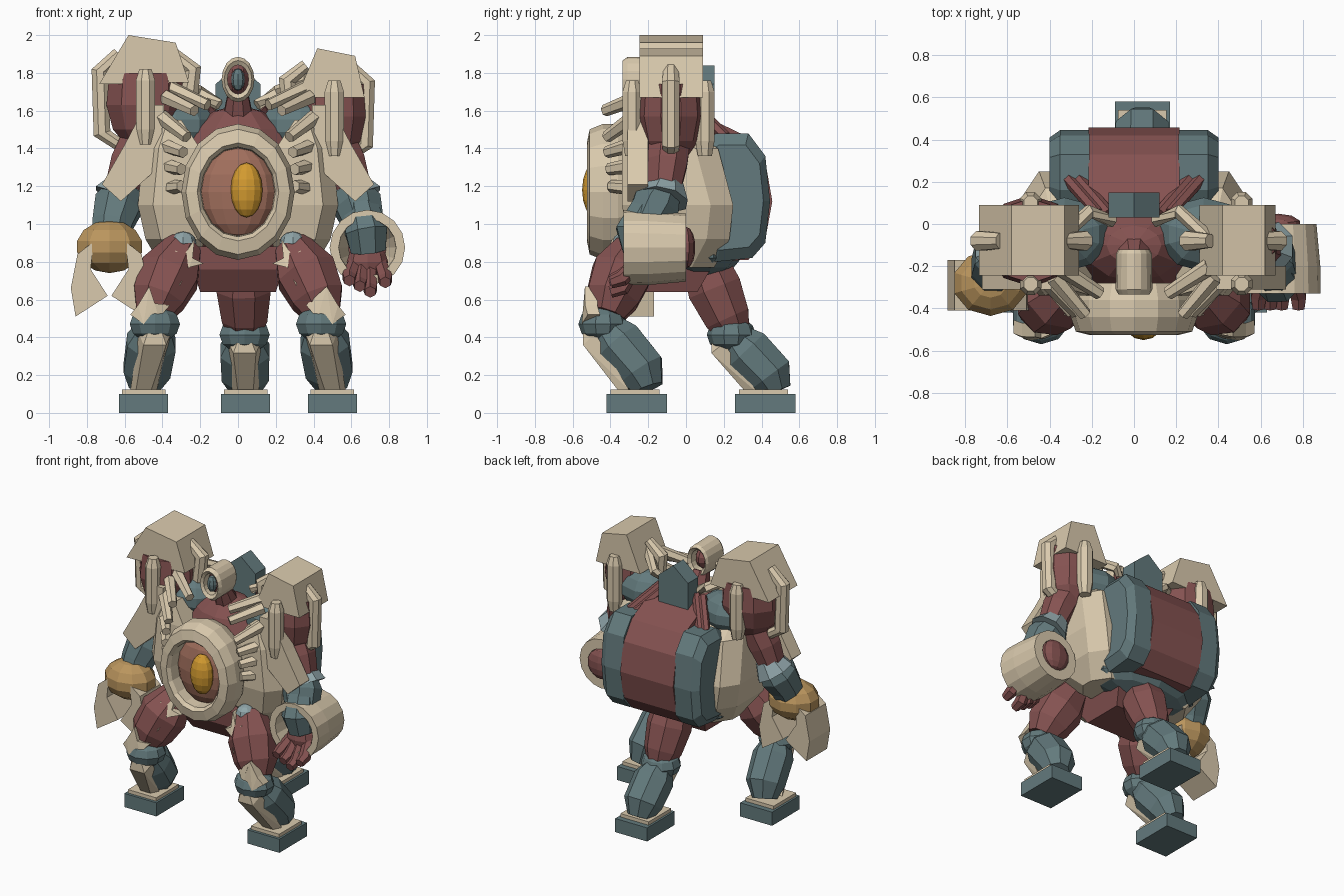
import bpy, bmesh
from math import pi, sin, cos
from mathutils import Vector

cube = bpy.data.objects.get("Cube")
if cube:
    bpy.data.objects.remove(cube, do_unlink=True)


def make_material(name, r, g, b):
    material = bpy.data.materials.new(name)
    material.use_nodes = True
    material.diffuse_color = (r, g, b, 1)
    shader = next(n for n in material.node_tree.nodes if n.type == "BSDF_PRINCIPLED")
    shader.inputs["Base Color"].default_value = (r, g, b, 1)
    shader.inputs["Roughness"].default_value = .8
    return material


cream = make_material("bone cream", .7, .59, .42)
teal = make_material("slate teal", .125, .195, .205)
red = make_material("dull red", .235, .085, .082)
gold = make_material("old gold", .49, .3, .11)
amber = make_material("amber", .66, .33, .03)
clay = make_material("clay pink", .36, .16, .11)
pale = make_material("pale blue grey", .28, .38, .40)


def finish(name, material, bm):
    bmesh.ops.recalc_face_normals(bm, faces=bm.faces)
    mesh = bpy.data.meshes.new(name)
    bm.to_mesh(mesh)
    bm.free()
    mesh.materials.append(material)
    obj = bpy.data.objects.new(name, mesh)
    bpy.context.scene.collection.objects.link(obj)


def solid(name, material, points):
    """Faceted convex block around a few points."""
    bm = bmesh.new()
    verts = [bm.verts.new(p) for p in points]
    result = bmesh.ops.convex_hull(bm, input=verts)
    loose = set(result["geom_interior"] + result["geom_unused"])
    bmesh.ops.delete(bm, geom=[v for v in loose if isinstance(v, bmesh.types.BMVert)], context="VERTS")
    bmesh.ops.dissolve_limit(bm, angle_limit=.02, verts=bm.verts, edges=bm.edges)
    finish(name, material, bm)


def box(name, material, x, y, z):
    solid(name, material, [(a, b, c) for a in x for b in y for c in z])


def blob(name, material, center, size, segments=10, rings=7):
    bm = bmesh.new()
    bmesh.ops.create_uvsphere(bm, u_segments=segments, v_segments=rings, radius=1)
    for v in bm.verts:
        v.co = Vector(center) + v.co * Vector(size)
    finish(name, material, bm)


def bridge(bm, rows, closed):
    for i in range(len(rows) - (0 if closed else 1)):
        a, b = rows[i], rows[(i + 1) % len(rows)]
        for j in range(len(a)):
            k = (j + 1) % len(a)
            bm.faces.new((a[j], a[k], b[k], b[j]))


def limb(name, material, path, sides=8):
    """Tapering faceted tube; each path point is x, y, z, radius."""
    bm, rows = bmesh.new(), []
    spots = [Vector(p[:3]) for p in path]
    for i, spot in enumerate(spots):
        along = (spots[min(i + 1, len(spots) - 1)] - spots[max(i - 1, 0)]).normalized()
        axis = Vector((1, 0, 0)) if abs(along.x) < .9 else Vector((0, 1, 0))
        u = (axis - along * axis.dot(along)).normalized()
        v = along.cross(u)
        turn = [2 * pi * (j + .5) / sides for j in range(sides)]
        rows.append([bm.verts.new(spot + (u * cos(t) + v * sin(t)) * path[i][3]) for t in turn])
    bridge(bm, rows, False)
    bm.faces.new(rows[0])
    bm.faces.new(rows[-1])
    finish(name, material, bm)


def hoop(name, material, x, z, rx, rz, section, sides=16):
    """Oval ring facing the front; section is scale and y."""
    bm = bmesh.new()
    turn = [2 * pi * j / sides for j in range(sides)]
    rows = [[bm.verts.new((x + rx * s * cos(t), y, z + rz * s * sin(t))) for t in turn] for s, y in section]
    bridge(bm, rows, True)
    finish(name, material, bm)


def slab(name, material, outline, front, back, slope=0, bow=0):
    """Outline in x and z given depth, leaning back by slope and wrapped by bow."""
    bm = bmesh.new()
    x0, z0 = outline[0]
    rows = [[bm.verts.new((x, y + slope * (z - z0) + bow * (x - x0) ** 2, z)) for x, z in outline]
            for y in (front, back)]
    bridge(bm, rows, False)
    bm.faces.new(rows[0])
    bm.faces.new(rows[1])
    bmesh.ops.triangulate(bm, faces=[f for f in bm.faces if bow and len(f.verts) > 4])
    finish(name, material, bm)


def flip(points, side):
    return [(p[0] * side, *p[1:]) for p in points]


def lower_leg(name, foot_x, knee_x, y, lift):
    """Foot, calf, knee and shin guard, placed relative to the foot centre."""
    def place(x_blend, dy, z):
        return foot_x + (knee_x - foot_x) * x_blend, y + dy, z * lift
    box(name + "_foot", teal, (foot_x - .13, foot_x + .13), (y - .16, y + .16), (0, .1))
    box(name + "_ankle_plate", cream, (foot_x - .115, foot_x + .115), (y - .14, y + .12), (.1, .125))
    limb(name + "_calf", teal, [(*place(1, -.17, .46), .09), (*place(.7, -.1, .375), .14),
                                (*place(.3, .025, .225), .135), (*place(0, .06, .13), .085)])
    blob(name + "_knee", teal, place(1, -.18, .47), (.14, .13, .1), 10, 6)
    shin = []
    for s in (-1, 1):
        for blend, dy, z, w in ((1, -.22, .42, .085), (1, -.285, .42, .04), (1, -.285, .36, .06),
                                (0, -.04, .12, .07), (0, -.1, .12, .04)):
            px, py, pz = place(blend, dy, z)
            shin.append((px + s * w, py, pz))
    solid(name + "_shin_guard", cream, shin)


# Three legs
knee_patch = [(.47, .67), (.44, .58), (.36, .57), (.42, .5), (.5, .47), (.57, .52), (.53, .57)]
hip_patch = [(.33, .86), (.29, .83), (.23, .92), (.24, .82), (.18, .79), (.26, .77), (.31, .67), (.31, .78), (.37, .77)]
for side, tag in ((1, "left"), (-1, "right")):
    lower_leg(tag + "_front", .5 * side, .44 * side, -.26, 1)
    limb(tag + "_thigh", red, flip([(.28, -.27, .89, .1), (.36, -.34, .74, .17),
                                    (.42, -.39, .61, .15), (.45, -.42, .52, .1)], side))
    slab(tag + "_knee_patch", cream, flip(knee_patch, side), -.535, -.47, .1, 3)
    slab(tag + "_hip_patch", cream, flip(hip_patch, side), -.43, -.35, .35, 2)
    blob(tag + "_hip_joint", pale, (.29 * side, -.32, .9), (.07, .07, .06), 8, 6)
lower_leg("back", .04, .035, .42, .88)
limb("back_thigh", red, [(.03, .08, .85, .12), (.03, .15, .66, .155), (.035, .22, .5, .13), (.035, .26, .42, .09)])

# Pelvis and trunk
solid("pelvis", red, [(x * s, y, z) for s in (-1, 1) for x, y, z in (
    (.28, -.33, .88), (.28, .2, .88), (.24, -.32, .76), (.2, -.24, .64), (.2, .06, .64))])
blob("waist", teal, (0, .08, .85), (.42, .22, .13))
blob("trunk", red, (0, -.1, 1.2), (.34, .24, .43), 12, 8)
for side, tag in ((1, "left"), (-1, "right")):
    shell = []
    for z, x0, x1, y0, y1 in ((1.55, .3, .45, -.31, -.08), (1.4, .2, .5, -.34, .17), (1.1, .18, .53, -.34, .25),
                              (.92, .18, .49, -.3, .23), (.77, .2, .4, -.15, .15)):
        for x, y in ((x0, y0), (x1 - .08, y0), (x1, y0 + .1), (x1, y1 - .12), (x1 - .08, y1), (x0, y1)):
            shell.append((side * x, y, z))
    solid(tag + "_body_shell", cream, shell)

# Chest ring with gem
hoop("chest_ring", cream, 0, 1.17, .3, .36,
     [(.64, -.38), (.66, -.5), (.72, -.525), (.92, -.51), (1, -.44), (1, -.36), (.9, -.28)])
blob("chest_disc", clay, (0, -.4, 1.17), (.2, .09, .24), 14, 8)
blob("chest_gem", amber, (.045, -.48, 1.18), (.085, .07, .145), 12, 8)

# Back pack
profile = [(.08, 1.58), (.19, 1.51), (.33, 1.46), (.42, 1.33), (.457, 1.12), (.42, .92), (.33, .81), (.05, .8)]
solid("back_pack", red, [(x, y, z) for x in (-.215, .215) for y, z in profile])
pod = [(.08, 1.43), (.16, 1.48), (.33, 1.48), (.42, 1.36), (.445, 1.12), (.42, .9), (.35, .82), (.16, .8), (.04, .84)]
for side, tag in ((1, "left"), (-1, "right")):
    points = [(side * x, y, z) for x in (.21, .35) for y, z in pod]
    points += [(side * .4, .25 + (y - .25) * .82, 1.14 + (z - 1.14) * .82) for y, z in pod]
    solid(tag + "_pack_pod", teal, points)
    for i in (0, 1):
        limb(tag + "_pack_rod_%d" % i, red, flip([(.31 - .05 * i, .21, 1.46, .03), (.17 - .05 * i, .05, 1.62, .03)], side), 6)
solid("neck_block", teal, [(x, y, z) for y in (.03, .15) for x, z in (
    (-.12, 1.42), (.12, 1.42), (-.12, 1.74), (.12, 1.74), (0, 1.84))])

# Head
hoop("head_tube", cream, 0, 1.765, .087, .12,
     [(.64, -.14), (.64, -.32), (.84, -.335), (1, -.31), (.97, -.14), (.85, -.12)])
blob("head_lining", red, (0, -.23, 1.765), (.06, .085, .085))
blob("head_eye", teal, (0, -.3, 1.765), (.036, .03, .06), 8, 6)
limb("head_stalk", red, [(0, -.1, 1.5, .1), (0, -.18, 1.68, .06)])

# Collar, ribs, arms
arm_guard = [(.39, 1.63), (.49, 1.63), (.6, 1.42), (.72, 1.21), (.62, 1.12), (.42, 1.3)]
pegs = [((.36, -.2, 1.72), (.16, -.33, 1.63)), ((.38, -.25, 1.67), (.23, -.43, 1.6)), ((.41, -.27, 1.57), (.27, -.42, 1.46)),
        ((.4, -.28, 1.42), (.29, -.42, 1.38)), ((.39, -.28, 1.31), (.3, -.41, 1.29)), ((.38, -.28, 1.19), (.3, -.4, 1.2))]
for side, tag in ((1, "left"), (-1, "right")):
    limb(tag + "_collar_bar", cream, flip([(.1, .01, 1.63, .03), (.21, .06, 1.7, .035), (.37, -.08, 1.77, .035)], side), 6)
    for i, (base, tip) in enumerate(pegs):
        limb(tag + "_rib_%d" % i, cream, flip([(*base, .042), (*tip, .032)], side), 6)
    blob(tag + "_shoulder_joint", teal, (.33 * side, -.05, 1.52), (.22, .18, .15))
    limb(tag + "_upper_arm", red, flip([(.48, -.08, 1.5, .12), (.57, -.1, 1.32, .115), (.63, -.12, 1.15, .09)], side))
    slab(tag + "_arm_guard", cream, flip(arm_guard, side), -.31, -.2)
    limb(tag + "_elbow_cuff", pale, flip([(.59, -.1, 1.22, .09), (.64, -.12, 1.13, .137)], side))
    limb(tag + "_forearm", teal, flip([(.6, -.12, 1.18, .1), (.635, -.16, 1.1, .135),
                                       (.665, -.21, 1, .115), (.68, -.25, .9, .1)], side))

# Shoulder bowls with hoods and frame bars
hoods = {"left": [(.31, 1.67), (.42, 1.93), (.62, 1.89), (.67, 1.67)],
         "right": [(-.735, 1.74), (-.58, 2), (-.33, 1.96), (-.26, 1.75)]}
for tag, side, x, z, size, reach in (("left", 1, .51, 1.54, .165, .68), ("right", -1, -.49, 1.6, .205, .73)):
    limb(tag + "_shoulder", red, [(x, -.08, z - .19, size * .5), (x, -.08, z - .1, size * .88),
                                  (x, -.08, z + .03, size * 1.06), (x, -.08, z + .2, size * .98)], 10)
    slab(tag + "_hood", cream, hoods[tag], -.245, .09)
    for spot, y in (("front", -.285), ("back", .1)):
        limb("%s_%s_bar" % (tag, spot), cream, [(x, y, z - .18, .04), (x, y, z - .1, .055),
                                                (x, y, z + .16, .055), (x, y, z + .22, .035)])
    limb(tag + "_outer_bar", cream, flip([(reach - .13, -.08, z - .2, .035), (reach - .01, -.08, z - .12, .05),
                                          (reach, -.08, z + .21, .05), (reach - .1, -.08, z + .3, .04)], side))
    inner = abs(x) - .23
    limb(tag + "_inner_bar", cream, flip([(inner + .06, -.08, z - .1, .04), (inner, -.08, z + .05, .05),
                                          (inner - .02, -.08, z + .22, .05), (inner + .08, -.08, z + .3, .035)], side))

# Left gauntlet and hand
hoop("gauntlet", cream, .685, .875, .2, .2,
     [(.74, -.2), (.76, -.33), (1, -.33), (.99, -.2), (.9, 0), (.55, 0), (.5, -.06)])
blob("gauntlet_core", red, (.685, 0, .875), (.11, .05, .11))
limb("wrist", teal, [(.65, -.2, 1.08, .1), (.68, -.26, .96, .12), (.69, -.24, .86, .1)])
blob("palm", red, (.685, -.25, .8), (.11, .07, .09), 8, 6)
for i, (x, z) in enumerate(((.59, .7), (.645, .67), (.7, .64), (.78, .69))):
    limb("finger_%d" % i, red, [(.685 + (x - .685) * .7, -.25, .8, .035), (x, -.34, z + .02, .042),
                                (x, -.4, z, .032)], 6)

# Right gold fist and claws
blob("gold_fist", gold, (-.68, -.28, .88), (.185, .16, .14), 10, 7)
claw = [(-.17, .84), (-.205, .66), (-.18, .51), (-.01, .62), (-.1, .76), (-.09, .85), (-.03, .94), (-.12, .88)]
for side, tag in ((1, "outer"), (-1, "inner")):
    slab(tag + "_claw", cream, [(-.68 + side * x, z) for x, z in claw], -.41, -.17)
